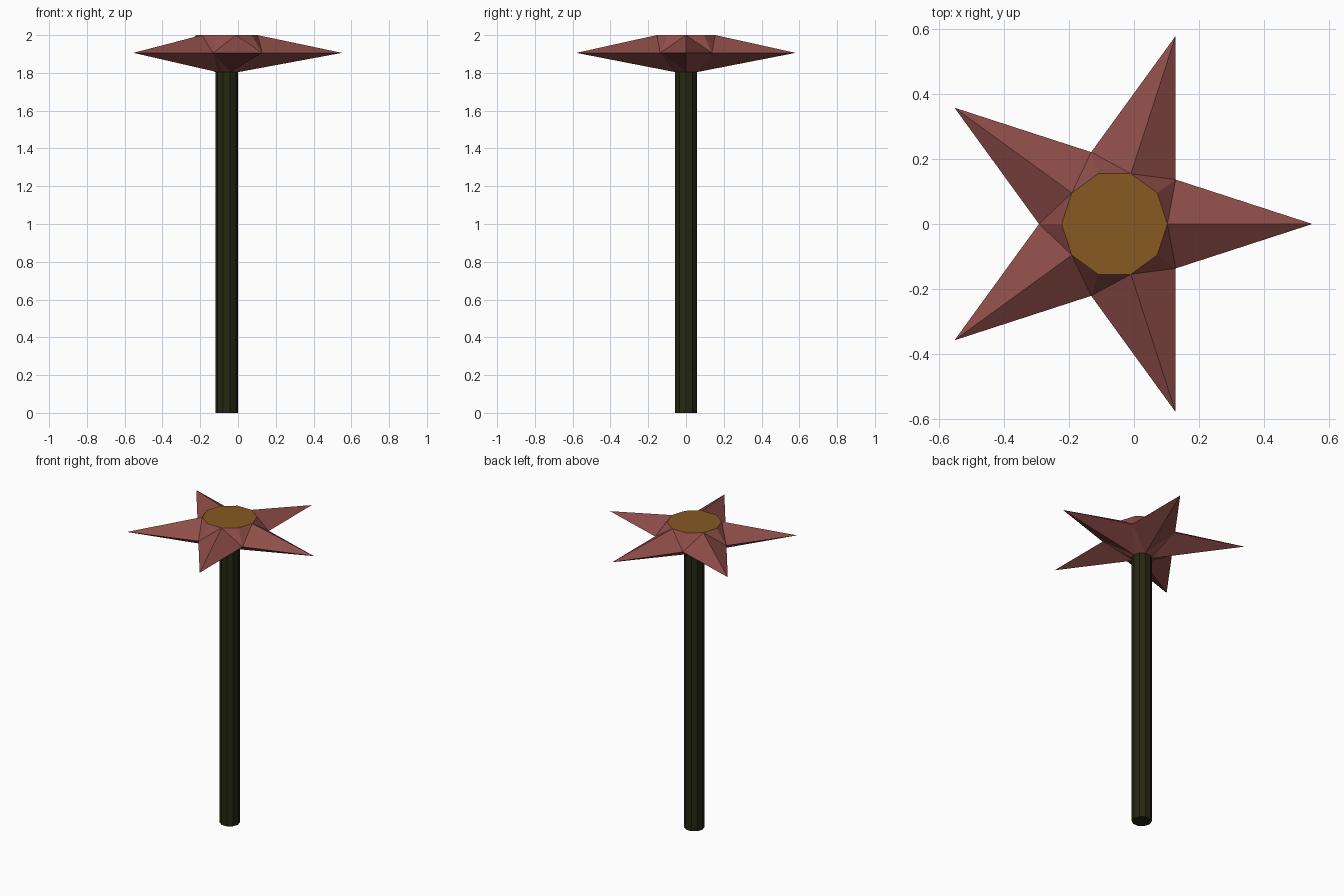
import bpy, bmesh, math

if "Cube" in bpy.data.objects:
    bpy.data.objects.remove(bpy.data.objects["Cube"])

CX = -0.06  # the five-point star is centred here so the bounds centre on x = 0


def material(name, rgb):
    m = bpy.data.materials.new(name)
    m.diffuse_color = (*rgb, 1)
    m.use_nodes = True
    m.node_tree.nodes["Principled BSDF"].inputs["Base Color"].default_value = m.diffuse_color
    return m


petal_red = material("petal red", (0.27, 0.074, 0.066))
centre_gold = material("centre gold", (0.24, 0.10, 0.016))
stem_green = material("stem green", (0.019, 0.021, 0.006))


def ring(bm, z, radii):
    """Ten vertices, radii cycling through the given values."""
    verts = []
    for i in range(10):
        a = math.radians(36 * i)
        r = radii[i % len(radii)]
        verts.append(bm.verts.new((CX + r * math.cos(a), r * math.sin(a), z)))
    return verts


def finish(bm, name, mats):
    mesh = bpy.data.meshes.new(name)
    bmesh.ops.recalc_face_normals(bm, faces=bm.faces[:])
    bm.to_mesh(mesh)
    bm.free()
    for m in mats:
        mesh.materials.append(m)
    ob = bpy.data.objects.new(name, mesh)
    bpy.context.collection.objects.link(ob)


# Stem: ten-sided prism
bm = bmesh.new()
low, high = ring(bm, 0, [0.06]), ring(bm, 1.804, [0.06])
for i in range(10):
    j = (i + 1) % 10
    bm.faces.new((low[i], low[j], high[j], high[i]))
bm.faces.new(low[::-1])
bm.faces.new(high)
finish(bm, "stem", [stem_green])

# Flower head: star ring between a small lower ring and a flat ten-sided centre
bm = bmesh.new()
base = ring(bm, 1.804, [0.06])
star = ring(bm, 1.906, [0.61, 0.233])
top = ring(bm, 2.0, [0.163])
for inner in (base, top):
    for i in range(10):
        j = (i + 1) % 10
        tip, notch = (i, j) if i % 2 == 0 else (j, i)
        bm.faces.new((star[tip], star[notch], inner[tip]))
        bm.faces.new((star[notch], inner[notch], inner[tip]))
bm.faces.new(base[::-1])
centre = bm.faces.new(top)
centre.material_index = 1
finish(bm, "flower_head", [petal_red, centre_gold])
